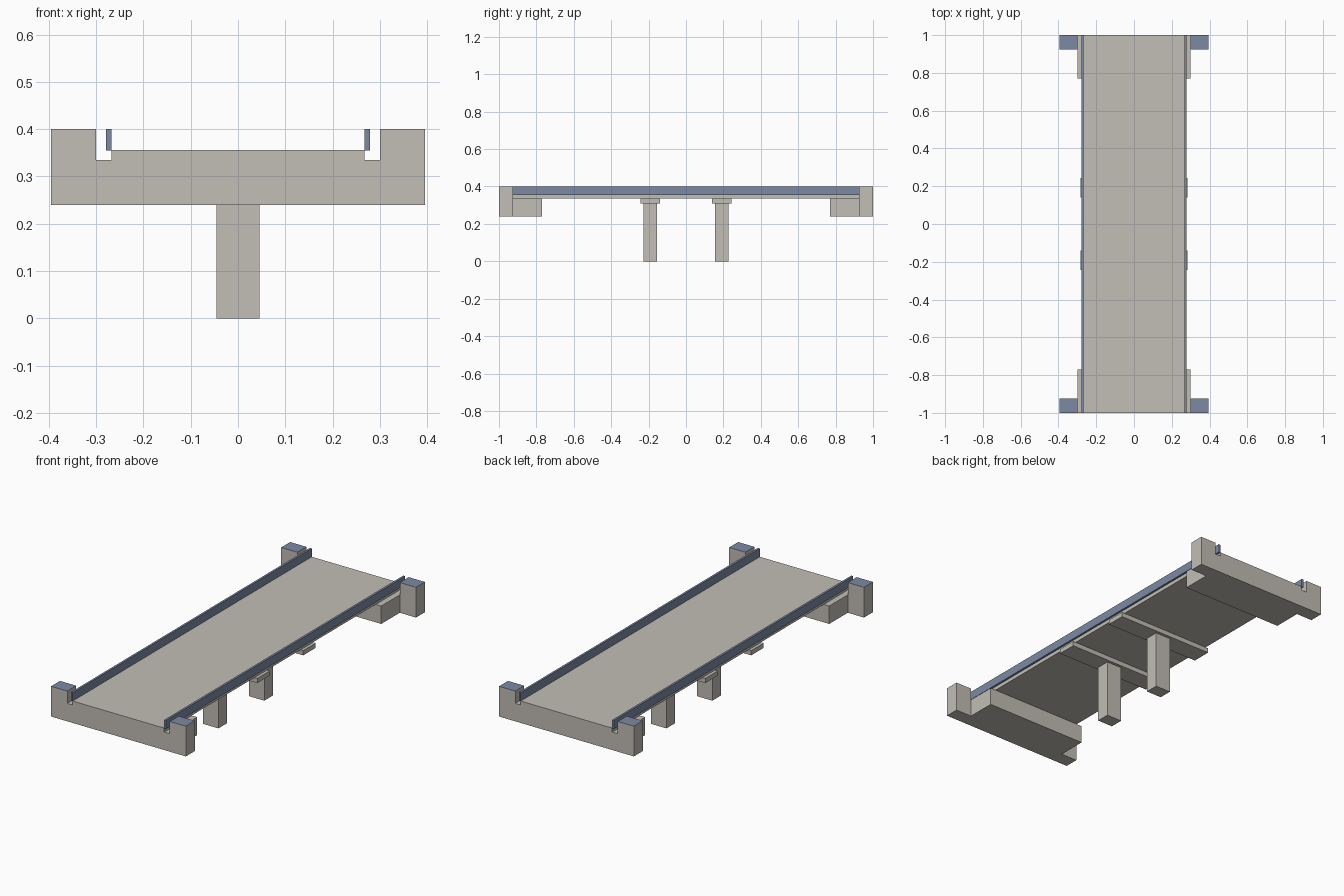
import bpy, bmesh

if "Cube" in bpy.data.objects:
    bpy.data.objects.remove(bpy.data.objects["Cube"])


def material(name, rgb):
    m = bpy.data.materials.new(name)
    m.diffuse_color = (*rgb, 1)
    m.use_nodes = True
    m.node_tree.nodes["Principled BSDF"].inputs["Base Color"].default_value = m.diffuse_color
    return m


concrete = material("warm_concrete", (0.54, 0.51, 0.465))
blue = material("slate_blue", (0.205, 0.255, 0.37))


def finish(name, bm, mats):
    bmesh.ops.recalc_face_normals(bm, faces=bm.faces)
    me = bpy.data.meshes.new(name)
    bm.to_mesh(me)
    bm.free()
    for m in mats:
        me.materials.append(m)
    ob = bpy.data.objects.new(name, me)
    bpy.context.collection.objects.link(ob)
    return ob


def prism(name, profile, axis, a, b, mats=(concrete,)):
    """Extrude a 2D profile: axis 'y' takes (x, z) points, axis 'z' takes (x, y)."""
    bm = bmesh.new()

    def at(p, t):
        return (p[0], t, p[1]) if axis == "y" else (p[0], p[1], t)
    face = bm.faces.new([bm.verts.new(at(p, a)) for p in profile])
    ext = bmesh.ops.extrude_face_region(bm, geom=[face])
    move = (0, b - a, 0) if axis == "y" else (0, 0, b - a)
    bmesh.ops.translate(bm, vec=move, verts=[v for v in ext["geom"] if isinstance(v, bmesh.types.BMVert)])
    return finish(name, bm, mats)


def box(name, x, y, z, mats=(concrete,)):
    return prism(name, [(x[0], y[0]), (x[1], y[0]), (x[1], y[1]), (x[0], y[1])],
                 "z", z[0], z[1], mats)


BASE, SEAT, ROAD, TOP = 0.24, 0.335, 0.356, 0.40

# Abutments: end wall with raised corner posts, plus a bearing seat under the deck
for s, end in ((-1, "front"), (1, "back")):
    half = [(0.395, BASE), (0.395, TOP), (0.30, TOP), (0.30, SEAT)]
    outline = half + [(-x, z) for x, z in reversed(half)]
    wall = prism(end + "_abutment_wall", outline, "y", s * 0.925, s * 1.0, (concrete, blue))
    for f in wall.data.polygons:          # painted post tops
        if f.normal.z > 0.9 and f.center.z > TOP - 0.01:
            f.material_index = 1
    box(end + "_bearing_seat", (-0.30, 0.30), sorted((s * 0.77, s * 0.925)), (BASE, SEAT))

# Deck slabs
seams = [-1, -0.77, -0.385, 0, 0.385, 0.77, 1]
for i, (a, b) in enumerate(zip(seams, seams[1:])):
    box(f"deck_slab_{i + 1}", (-0.268, 0.268), (a, b), (SEAT, ROAD))

# Side rails along the deck edges
for s, side in ((-1, "left"), (1, "right")):
    box(side + "_rail", sorted((s * 0.268, s * 0.279)), (-1, 1), (ROAD - 0.001, TOP), (blue,))

# Piers with wide caps
for y, end in ((-0.192, "front"), (0.192, "back")):
    box(end + "_pier_cap", (-0.284, 0.284), (y - 0.052, y + 0.052), (0.31, SEAT))
    box(end + "_pier", (-0.045, 0.045), (y - 0.036, y + 0.036), (0, 0.31))
